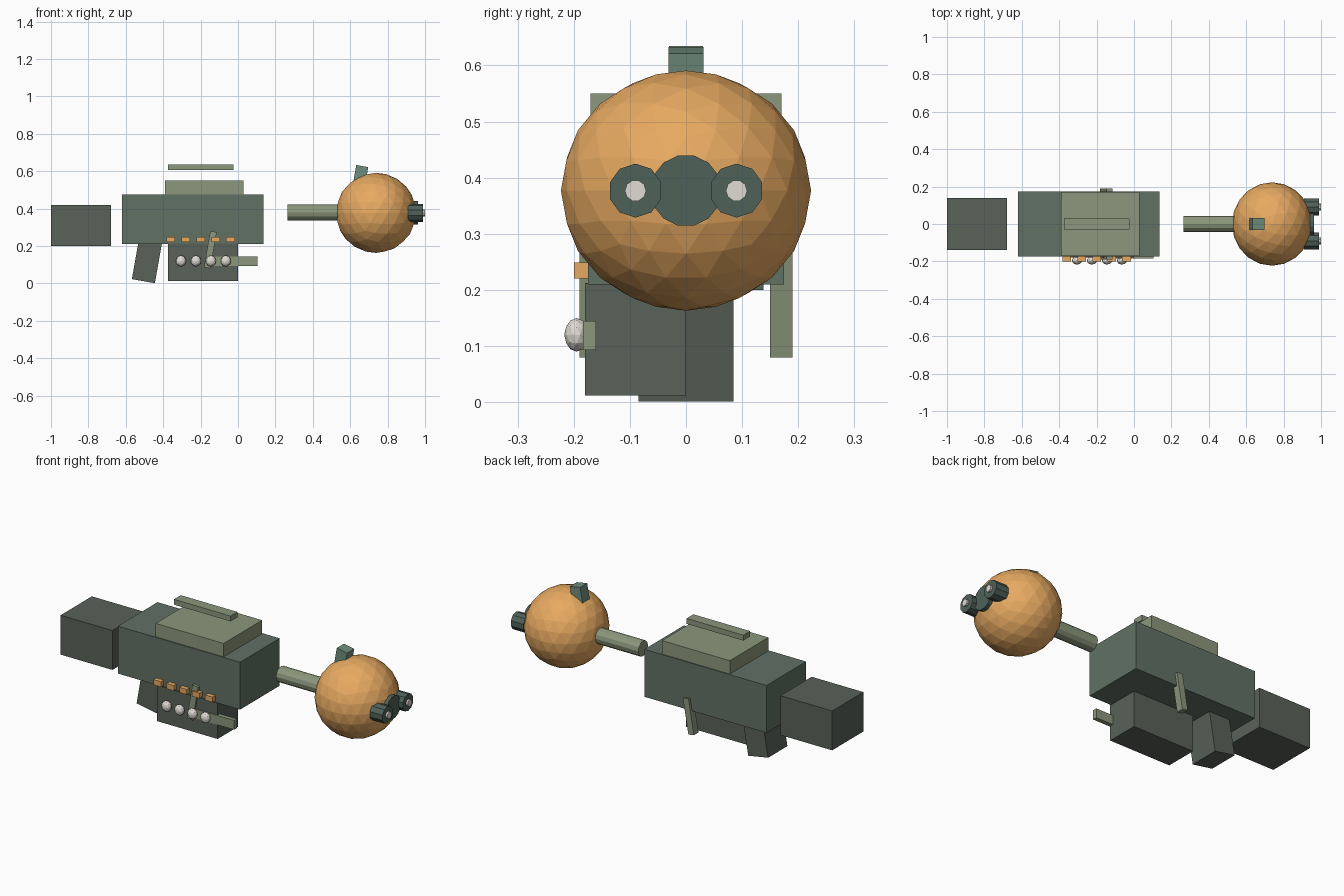
import bpy, math
from mathutils import Matrix

if "Cube" in bpy.data.objects:
    bpy.data.objects.remove(bpy.data.objects["Cube"])

TILT = math.radians(10)


def material(name, rgb):
    m = bpy.data.materials.new(name)
    m.diffuse_color = (*rgb, 1)
    m.use_nodes = True
    m.node_tree.nodes["Principled BSDF"].inputs["Base Color"].default_value = m.diffuse_color
    return m


ORANGE = material("orange", (0.80, 0.40, 0.12))
GREEN = material("body_green", (0.12, 0.165, 0.13))
DARK = material("dark_grey", (0.10, 0.12, 0.10))
PALE = material("pale_green", (0.26, 0.31, 0.20))
LENS = material("dark_green", (0.08, 0.12, 0.10))
TEAL = material("teal", (0.16, 0.27, 0.20))
WHITE = material("off_white", (0.75, 0.71, 0.65))


def finish(name, mat):
    ob = bpy.context.object
    ob.name = name
    ob.data.materials.append(mat)
    return ob


def box(name, x, y, z, mat):
    """Box from (min, max) ranges."""
    c = [(r[0] + r[1]) / 2 for r in (x, y, z)]
    bpy.ops.mesh.primitive_cube_add(size=1, location=c)
    ob = finish(name, mat)
    ob.scale = [r[1] - r[0] for r in (x, y, z)]
    return ob


def tilted_box(name, centre, size, mat):
    bpy.ops.mesh.primitive_cube_add(size=1, location=centre, rotation=(0, TILT, 0))
    ob = finish(name, mat)
    ob.scale = size
    return ob


def rod(name, x0, x1, y, z, r, sides, mat):
    """Cylinder along x."""
    bpy.ops.mesh.primitive_cylinder_add(vertices=sides, radius=r, depth=x1 - x0,
                                        location=((x0 + x1) / 2, y, z))
    ob = finish(name, mat)
    ob.data.transform(Matrix.Rotation(math.pi / 2, 4, 'Y'))
    return ob


def ball(name, centre, radii, subdiv, mat):
    bpy.ops.mesh.primitive_ico_sphere_add(subdivisions=subdiv, radius=1, location=centre)
    ob = finish(name, mat)
    ob.scale = radii
    return ob


# Main blocks
box("rear_stock", (-1.0, -0.68), (-0.138, 0.138), (0.20, 0.42), DARK)
box("body", (-0.62, 0.135), (-0.175, 0.175), (0.21, 0.475), GREEN)
box("top_plate", (-0.39, 0.03), (-0.17, 0.17), (0.47, 0.55), PALE)
box("top_rail", (-0.375, -0.025), (-0.03, 0.03), (0.605, 0.635), PALE)
box("magazine", (-0.375, 0.0), (-0.18, 0.0), (0.012, 0.212), DARK)
tilted_box("grip", (-0.485, 0, 0.130), (0.125, 0.17, 0.24), DARK)

# Side details
box("side_bar", (-0.16, 0.105), (-0.184, -0.16), (0.093, 0.145), PALE)
for s in (-1, 1):
    tilted_box("side_lever", (-0.148, s * 0.17, 0.18), (0.035, 0.04, 0.197), PALE)
for i in range(5):
    x = -0.36 + 0.08 * i
    box("orange_stud", (x - 0.023, x + 0.023), (-0.20, -0.17), (0.22, 0.249), ORANGE)
for i in range(4):
    ball("side_knob", (-0.305 + 0.08 * i, -0.195, 0.12), (0.028, 0.022, 0.03), 2, WHITE)

# Neck and round head
rod("neck", 0.265, 0.58, 0, 0.378, 0.043, 12, PALE)
ball("head", (0.738, 0, 0.377), (0.214, 0.223, 0.214), 3, ORANGE)
tilted_box("front_sight", (0.654, 0, 0.568), (0.065, 0.062, 0.12), TEAL)

# Snout with two nozzles
rod("snout", 0.92, 0.962, 0, 0.377, 0.064, 14, LENS)
for s in (-1, 1):
    ob = rod("nozzle", 0.91, 0.988, s * 0.09, 0.377, 0.048, 10, LENS)
    ob.rotation_euler.x = math.radians(18)
    rod("nozzle_tip", 0.96, 1.0, s * 0.09, 0.377, 0.019, 10, WHITE)
